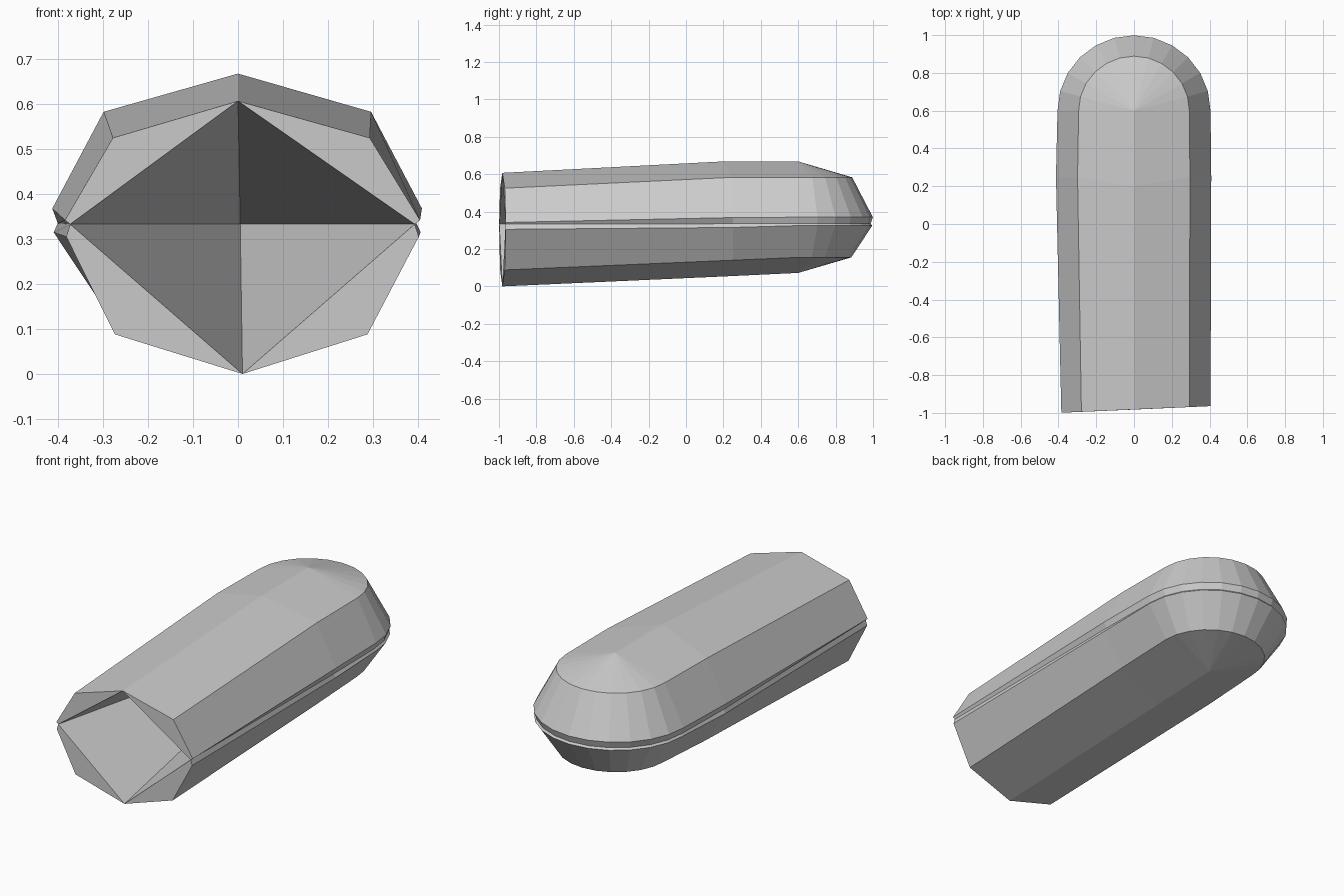
import bpy, bmesh
from math import sin, cos, pi
from mathutils import Vector

if "Cube" in bpy.data.objects:
    bpy.data.objects.remove(bpy.data.objects["Cube"])

bm = bmesh.new()
ARC = 12                      # segments of the round end
CY = 0.6                      # centre of the round end


def station(ridge, keel, plan, seam_in, heights):
    """Section from top ridge down to keel; plan(r) gives x, y at offset r."""
    sh, hi, se, lo, ls = heights
    offs = [0.293, 0.405, 0.405 - seam_in, 0.402, 0.288]
    pts = [Vector(ridge)]
    for r, z in zip(offs, (sh, hi, se, lo, ls)):
        x, y = plan(r)
        pts.append(Vector((x, y, z)))
    pts.append(Vector(keel))
    return [bm.verts.new(p) for p in pts]


def front(side):
    k = 0.95 if side < 0 else 1.0
    return station((0, -0.982, 0.607), (0.01, -0.982, 0),
                   lambda r: (side * r * k, -0.982 + side * r * k * 0.044),
                   0.012, (0.525, 0.342, 0.333, 0.305, 0.088))


def middle(side):
    k = 1.02 if side < 0 else 1.01
    return station((0, 0.2, 0.668), (0.004, 0.2, 0.053),
                   lambda r: (side * r * k, 0.25),
                   0.012, (0.583, 0.368, 0.335, 0.315, 0.14))


# outline stations: left side, round end, right side
stations = [front(-1), middle(-1)]
for i in range(ARC + 1):
    a = pi - pi * i / ARC
    stations.append(station((0, CY, 0.668), (0, CY, 0.072),
                            lambda r: (r * cos(a), CY + r * 0.985 * sin(a)),
                            0.012, (0.583, 0.370, 0.335, 0.325, 0.155)))
stations += [middle(1), front(1)]

# outer skin
for s, t in zip(stations, stations[1:]):
    for j in range(6):
        bm.faces.new((s[j], s[j + 1], t[j + 1], t[j]))

# front rim corners and deep pyramid hollow
apex = bm.verts.new((0.005, 0.6, 0.333))
for s in (stations[0], stations[-1]):
    bm.faces.new(s[0:4])
    bm.faces.new(s[3:7])
    bm.faces.new((s[0], s[3], apex))
    bm.faces.new((s[3], s[6], apex))

bmesh.ops.remove_doubles(bm, verts=bm.verts[:], dist=0.0005)
bmesh.ops.recalc_face_normals(bm, faces=bm.faces[:])

me = bpy.data.meshes.new("hollow_body")
bm.to_mesh(me)
bm.free()
ob = bpy.data.objects.new("hollow_body", me)
bpy.context.collection.objects.link(ob)
